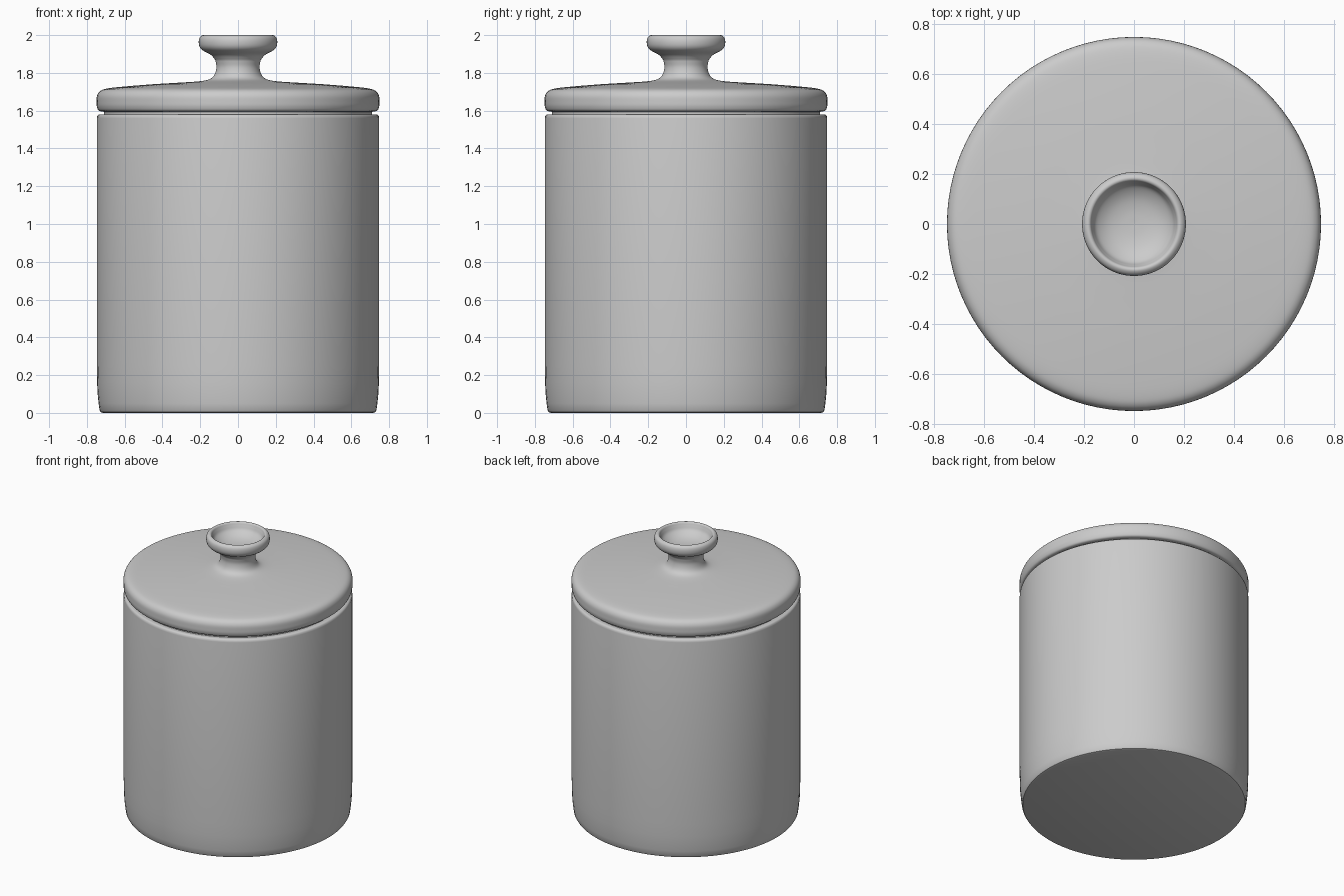
import bpy, bmesh, math
from mathutils import Vector

cube = bpy.data.objects.get("Cube")
if cube:
    bpy.data.objects.remove(cube, do_unlink=True)

SEGMENTS = 96

# One plain ceramic colour
ceramic = bpy.data.materials.new("grey ceramic")
ceramic.use_nodes = True
GREY = (0.6, 0.6, 0.6, 1.0)
ceramic.diffuse_color = GREY
ceramic.node_tree.nodes["Principled BSDF"].inputs["Base Color"].default_value = GREY


def lathe(name, profile):
    """Revolve a radius/height profile, starting and ending on the z axis."""
    bm = bmesh.new()
    verts = [bm.verts.new((r, 0, z)) for r, z in profile]
    edges = [bm.edges.new(pair) for pair in zip(verts, verts[1:])]
    bmesh.ops.spin(bm, geom=verts + edges, cent=(0, 0, 0), axis=(0, 0, 1),
                   angle=math.tau, steps=SEGMENTS, use_duplicate=False)
    bmesh.ops.remove_doubles(bm, verts=bm.verts, dist=0.0004)
    bmesh.ops.recalc_face_normals(bm, faces=bm.faces)
    mesh = bpy.data.meshes.new(name)
    bm.to_mesh(mesh)
    bm.free()
    mesh.materials.append(ceramic)
    obj = bpy.data.objects.new(name, mesh)
    bpy.context.collection.objects.link(obj)
    bpy.ops.object.select_all(action="DESELECT")
    obj.select_set(True)
    bpy.context.view_layer.objects.active = obj
    bpy.ops.object.shade_smooth_by_angle(angle=math.radians(40))
    return obj


def curve(points, steps=5):
    """Smooth Catmull-Rom run through a few profile points."""
    p = [Vector(q) for q in points]
    p = [2 * p[0] - p[1]] + p + [2 * p[-1] - p[-2]]
    out = []
    for a, b, c, d in zip(p, p[1:], p[2:], p[3:]):
        for i in range(steps):
            t = i / steps
            v = 0.5 * (2 * b + (c - a) * t + (2 * a - 5 * b + 4 * c - d) * t * t
                       + (3 * b - a - 3 * c + d) * t ** 3)
            out.append((v.x, v.y))
    return out + [tuple(points[-1])]


# Hollow jar: flat base, softly rounded foot, straight wall and rounded rim
jar_outside = [(0, 0), (0.715, 0), (0.727, 0.004), (0.733, 0.014),
               (0.738, 0.05), (0.743, 0.10), (0.746, 0.16), (0.747, 0.25),
               (0.747, 1.56), (0.745, 1.572), (0.738, 1.579), (0.728, 1.58)]
jar_inside = [(0.675, 1.58), (0.667, 1.577), (0.663, 1.568),
              (0.663, 0.14), (0.65, 0.10), (0.61, 0.08), (0, 0.08)]
lathe("jar_body", jar_outside + jar_inside)

# Lid: inner plug, seat resting on the rim, rounded edge and gently domed top
lid_underside = [(0, 1.56), (0.60, 1.56), (0.60, 1.50), (0.65, 1.50),
                 (0.655, 1.58), (0.71, 1.58), (0.71, 1.594)]
lid_top = curve([(0.71, 1.594), (0.737, 1.600), (0.747, 1.620), (0.749, 1.645),
                 (0.746, 1.680), (0.728, 1.705), (0.69, 1.718), (0.60, 1.728),
                 (0.45, 1.740), (0.30, 1.749), (0.20, 1.756), (0.15, 1.767),
                 (0.125, 1.790), (0.114, 1.830), (0.120, 1.868)])
# Flared knob with a rolled lip and a shallow dished top
knob = curve([(0.120, 1.868), (0.143, 1.895), (0.185, 1.918), (0.203, 1.938),
              (0.208, 1.964), (0.203, 1.987), (0.188, 1.999), (0.175, 1.996),
              (0.166, 1.978), (0.150, 1.950), (0.110, 1.925), (0.060, 1.912),
              (0, 1.908)])
lathe("lid_with_knob", lid_underside + lid_top[1:] + knob[1:])
